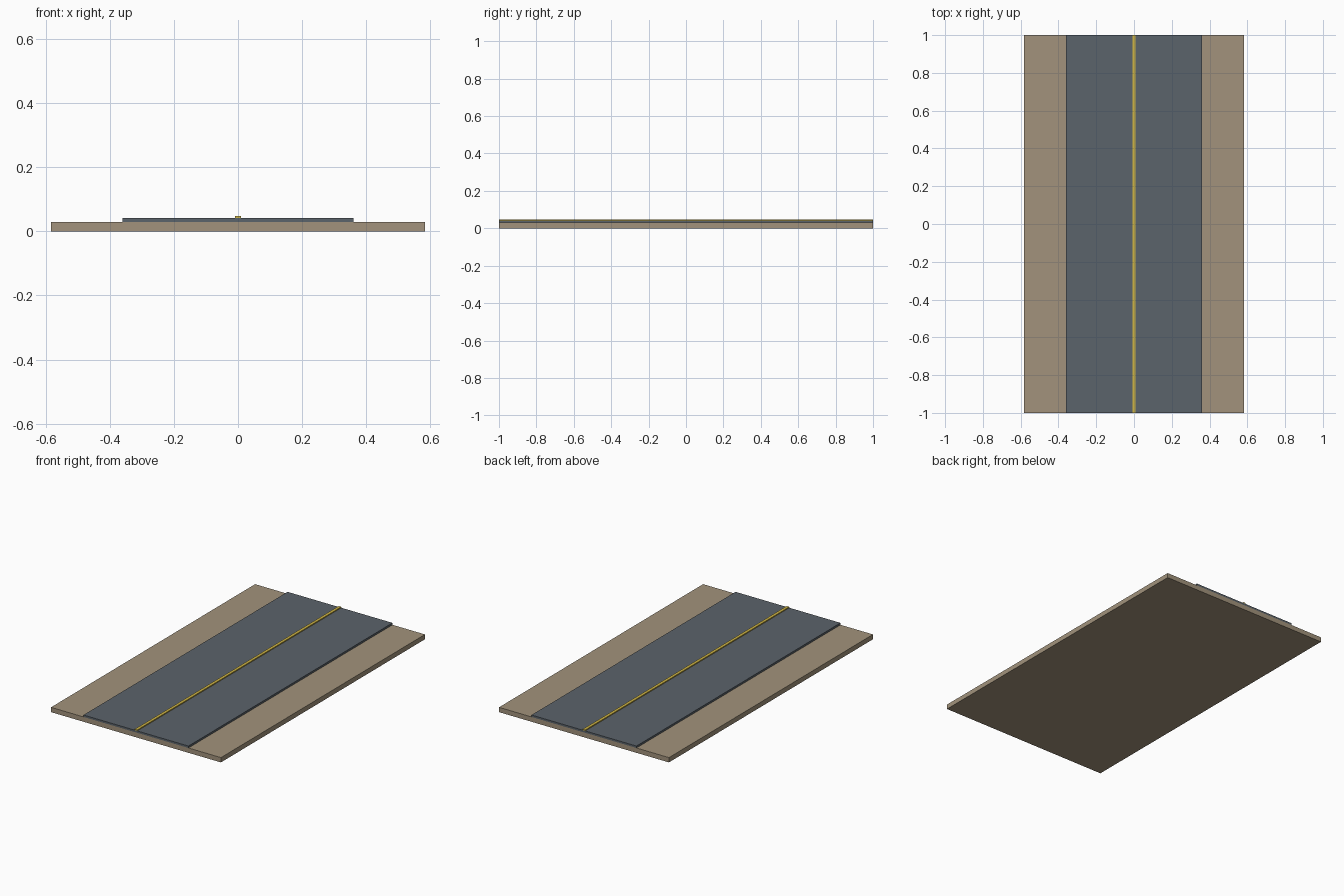
import bpy

if "Cube" in bpy.data.objects:
    bpy.data.objects.remove(bpy.data.objects["Cube"])


def slab(name, width, z0, z1, color, length=2.0):
    """Flat box centred on x and y, spanning z0..z1."""
    bpy.ops.mesh.primitive_cube_add(size=1, location=(0, 0, (z0 + z1) / 2))
    ob = bpy.context.object
    ob.name = name
    ob.scale = (width, length, z1 - z0)
    bpy.ops.object.transform_apply(location=False, rotation=False, scale=True)
    mat = bpy.data.materials.new(name + "_colour")
    mat.diffuse_color = (*color, 1)
    mat.use_nodes = True
    mat.node_tree.nodes["Principled BSDF"].inputs["Base Color"].default_value = mat.diffuse_color
    ob.data.materials.append(mat)
    return ob


# Earth base, raised asphalt strip, painted centre line
slab("ground_base", 1.166, 0.0, 0.03, (0.36, 0.29, 0.20))
slab("road_surface", 0.72, 0.03, 0.042, (0.105, 0.125, 0.145))
slab("centre_line", 0.018, 0.042, 0.048, (0.62, 0.46, 0.06))
